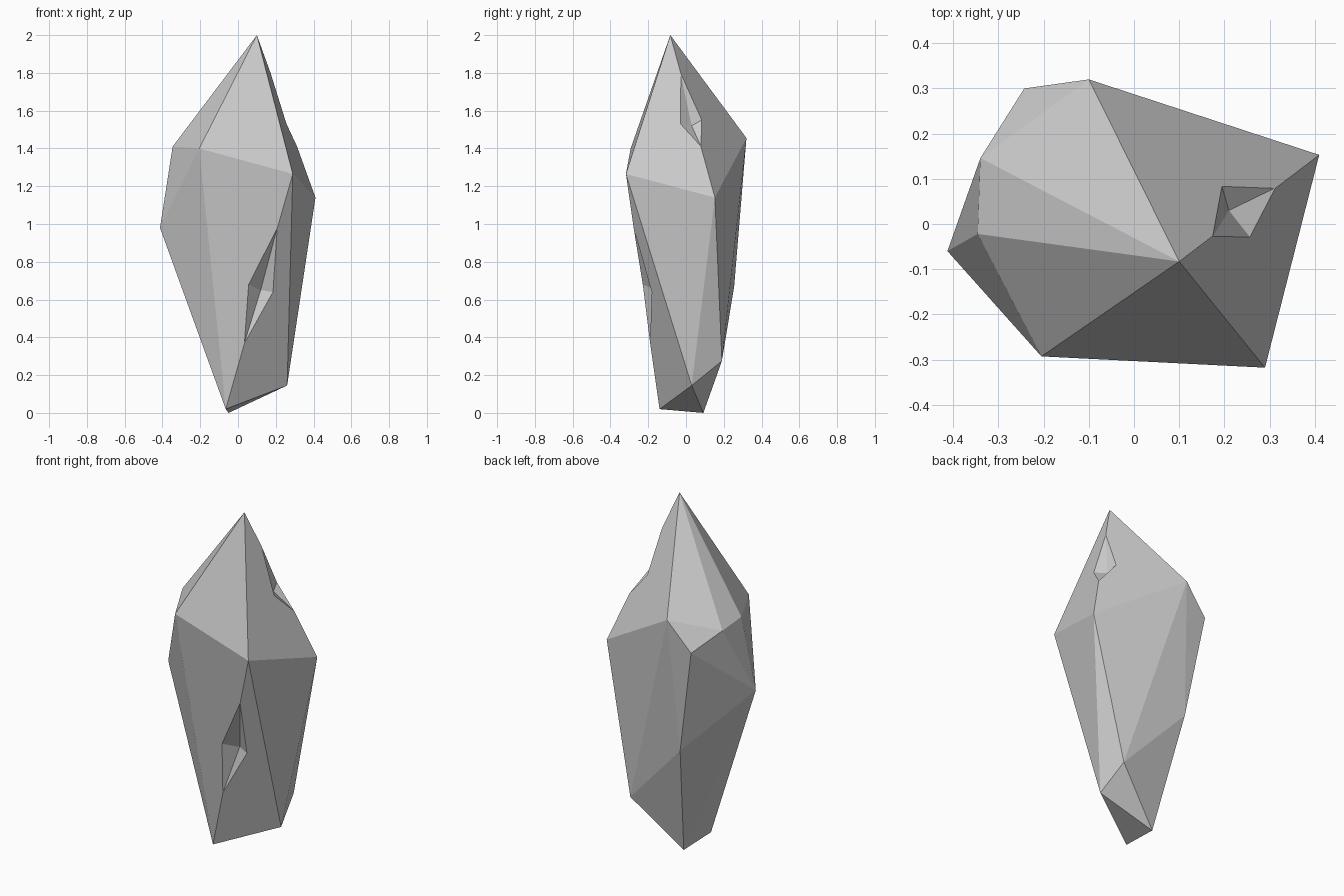
import bpy, bmesh
from mathutils import Vector

if "Cube" in bpy.data.objects:
    bpy.data.objects.remove(bpy.data.objects["Cube"])


def hull_object(name, points):
    """Flat-faced convex solid around a few corner points."""
    bm = bmesh.new()
    for p in points:
        bm.verts.new(p)
    res = bmesh.ops.convex_hull(bm, input=bm.verts)
    loose = [v for v in bm.verts if not v.link_faces]
    bmesh.ops.delete(bm, geom=loose, context='VERTS')
    bmesh.ops.recalc_face_normals(bm, faces=bm.faces)
    mesh = bpy.data.meshes.new(name)
    bm.to_mesh(mesh)
    bm.free()
    ob = bpy.data.objects.new(name, mesh)
    bpy.context.collection.objects.link(ob)
    return ob


def chip(target, inner, corners):
    """Cut a four-sided chip whose deepest point is inner."""
    i = Vector(inner)
    cutter = hull_object("chip_cutter", [i] + [i + 1.8 * (Vector(c) - i) for c in corners])
    cutter.hide_render = True
    mod = target.modifiers.new("chip", 'BOOLEAN')
    mod.operation = 'DIFFERENCE'
    mod.solver = 'EXACT'
    mod.object = cutter
    bpy.context.view_layer.objects.active = target
    bpy.ops.object.modifier_apply(modifier=mod.name)
    bpy.data.objects.remove(cutter)


# Crystal body: tip, shoulder ring, waist, foot
crystal = hull_object("crystal_shard", [
    (0.10, -0.083, 2.0),
    (-0.205, -0.293, 1.40), (0.29, -0.318, 1.265), (0.41, 0.153, 1.14),
    (-0.10, 0.32, 1.455), (-0.243, 0.30, 1.29), (-0.34, 0.146, 1.39), (-0.346, -0.022, 1.41),
    (-0.413, -0.06, 0.98), (-0.14, 0.255, 0.67),
    (0.23, 0.19, 0.275), (0.26, 0.03, 0.145), (-0.065, -0.14, 0.02), (-0.05, 0.092, 0.0),
])

# Chip on the upper right edge
chip(crystal, (0.21, 0.03, 1.52),
     [(0.175, -0.027, 1.79), (0.255, -0.027, 1.53), (0.313, 0.08, 1.41), (0.195, 0.082, 1.55)])

# Chip on the lower front edge
chip(crystal, (0.12, -0.155, 0.65),
     [(0.208, -0.278, 0.98), (0.055, -0.23, 0.68), (0.034, -0.19, 0.37), (0.185, -0.181, 0.64)])
